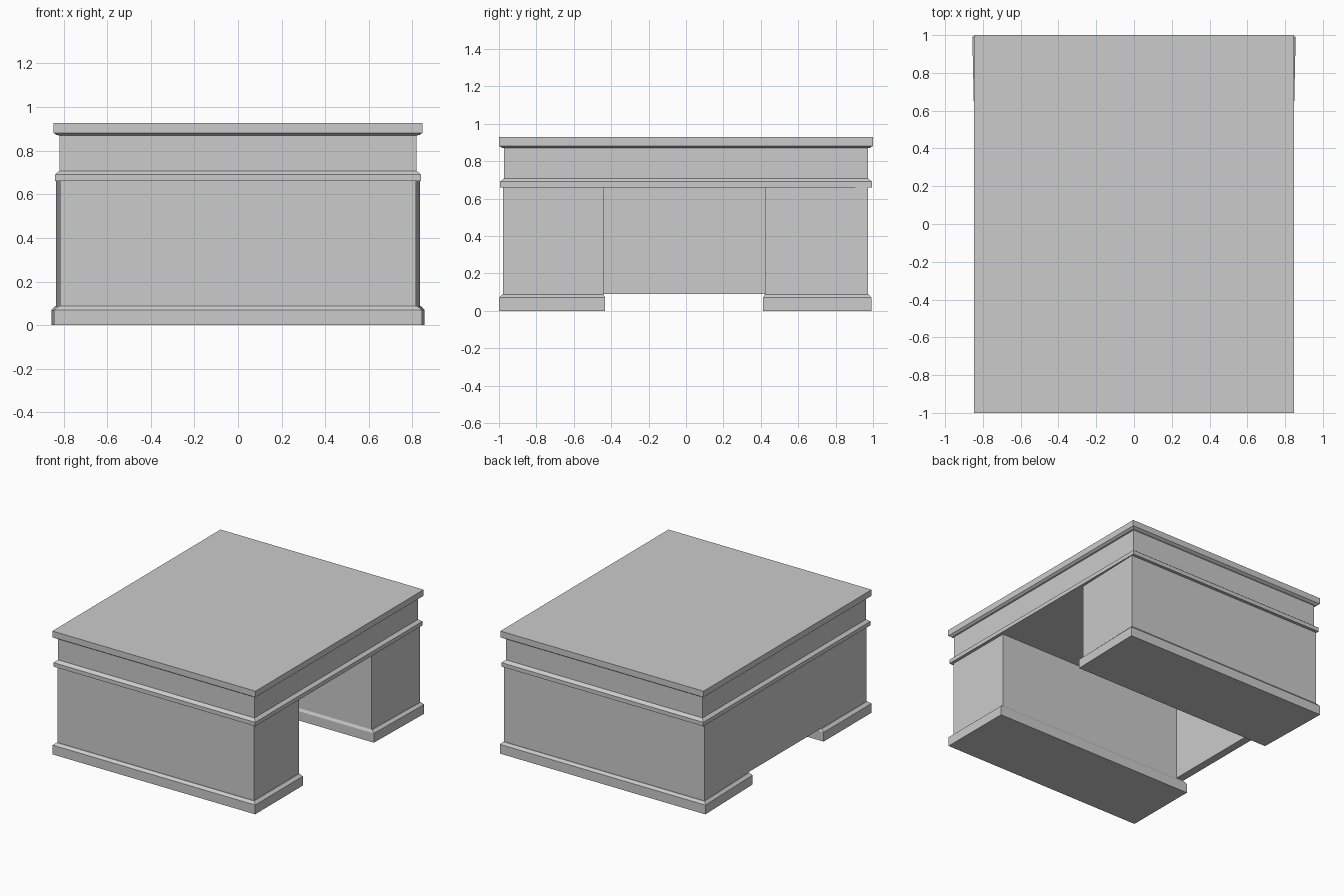
import bpy, bmesh

if "Cube" in bpy.data.objects:
    bpy.data.objects.remove(bpy.data.objects["Cube"])


def loft(name, rings):
    """Closed solid through stacked outlines: (z, y_front, y_back, half_width_front, half_width_back)."""
    bm = bmesh.new()
    loops = []
    for z, y0, y1, wf, wb in rings:
        pts = [(-wf, y0), (wf, y0), (wb, y1), (-wb, y1)]
        loops.append([bm.verts.new((x, y, z)) for x, y in pts])
    for a, b in zip(loops, loops[1:]):
        for i in range(4):
            j = (i + 1) % 4
            bm.faces.new((a[i], a[j], b[j], b[i]))
    bm.faces.new(loops[0][::-1])
    bm.faces.new(loops[-1])
    bmesh.ops.recalc_face_normals(bm, faces=bm.faces)
    mesh = bpy.data.meshes.new(name)
    bm.to_mesh(mesh)
    bm.free()
    obj = bpy.data.objects.new(name, mesh)
    bpy.context.collection.objects.link(obj)
    return obj


def pedestal(name, y0, y1, wf, wb):
    loft(name, [(0.08, y0, y1, wf, wb), (0.665, y0, y1, wf, wb)])


def plinth(name, outer, inner):
    loft(name, [(0, *outer), (0.07, *outer), (0.088, *inner)])


# Front pedestal and its chamfered plinth
pedestal("front_pedestal", -0.978, -0.442, 0.817, 0.817)
plinth("front_plinth", (-1.0, -0.433, 0.843, 0.843), (-0.982, -0.442, 0.822, 0.822))

# Back pedestal, flaring slightly toward the back
pedestal("back_pedestal", 0.422, 0.972, 0.817, 0.834)
plinth("back_plinth", (0.412, 0.992, 0.843, 0.856), (0.422, 0.976, 0.822, 0.838))

# Closing panel on the left side of the knee space
panel = loft("knee_panel", [(0.09, -0.45, 0.43, 0.03, 0.03), (0.665, -0.45, 0.43, 0.03, 0.03)])
panel.location.x = -0.787

# Stepped moulding, drawer frieze and top slab, as one stacked outline
profile = [(0.66, 0.995, 0.84), (0.69, 0.995, 0.84), (0.708, 0.972, 0.818),
           (0.87, 0.972, 0.818), (0.872, 0.985, 0.832), (0.882, 1.0, 0.846),
           (0.928, 1.0, 0.846)]
loft("desk_top", [(z, -y, y, w, w) for z, y, w in profile])
